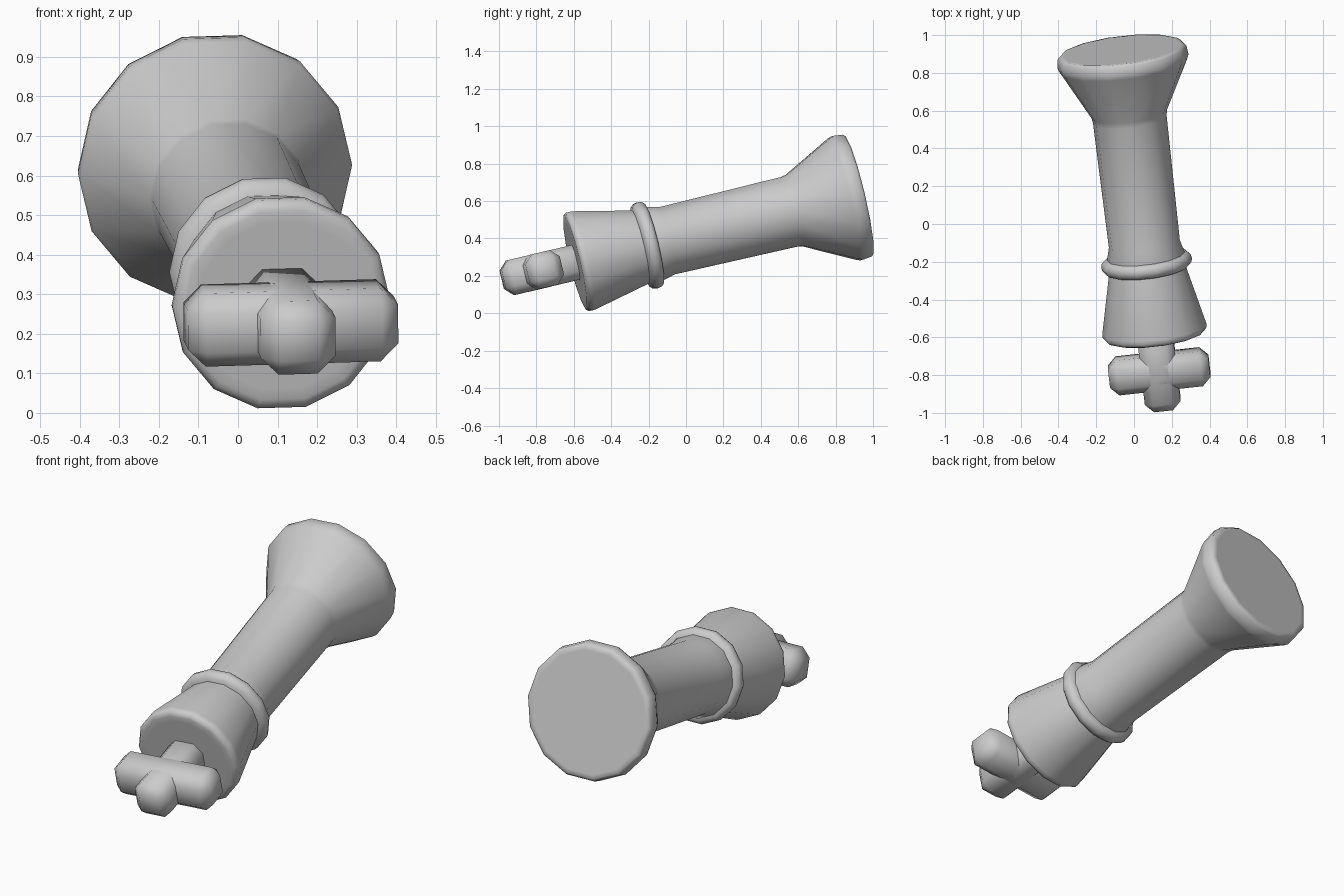
import bpy, bmesh, math
from mathutils import Matrix, Vector

if "Cube" in bpy.data.objects:
    bpy.data.objects.remove(bpy.data.objects["Cube"])

SIDES = 14

# One plain grey material
grey = bpy.data.materials.new("plain_grey")
grey.use_nodes = True
colour = (0.6, 0.6, 0.6, 1)
grey.diffuse_color = colour
grey.node_tree.nodes["Principled BSDF"].inputs["Base Color"].default_value = colour

# Lying pose: local z runs from the base to the cross
axis = Vector((0.113, -0.967, -0.229)).normalized()
side = Vector((0.993, 0.109, 0.03))
side = (side - axis * side.dot(axis)).normalized()
up = axis.cross(side)
pose = Matrix((side, up, axis)).transposed().to_4x4()
pose.translation = (-0.065, 0.92, 0.63)


def finish(name, bm):
    bmesh.ops.recalc_face_normals(bm, faces=bm.faces)
    mesh = bpy.data.meshes.new(name)
    bm.to_mesh(mesh)
    bm.free()
    obj = bpy.data.objects.new(name, mesh)
    bpy.context.collection.objects.link(obj)
    mesh.materials.append(grey)
    obj.matrix_world = pose
    bpy.ops.object.select_all(action="DESELECT")
    obj.select_set(True)
    bpy.context.view_layer.objects.active = obj
    bpy.ops.object.shade_smooth_by_angle(angle=math.radians(60))


def turned(name, profile):
    """Turn (distance, radius) points around the long axis and cap both ends."""
    bm = bmesh.new()
    rings = []
    for t, r in profile:
        angles = [math.tau * i / SIDES for i in range(SIDES)]
        rings.append([bm.verts.new((r * math.cos(a), r * math.sin(a), t)) for a in angles])
    for a, b in zip(rings, rings[1:]):
        for i in range(SIDES):
            j = (i + 1) % SIDES
            bm.faces.new((a[i], a[j], b[j], b[i]))
    bm.faces.new(rings[0])
    bm.faces.new(rings[-1])
    finish(name, bm)


def chamfered_bar(name, size, centre_t):
    bm = bmesh.new()
    bmesh.ops.create_cube(bm, size=1)
    bmesh.ops.scale(bm, vec=size, verts=bm.verts)
    bmesh.ops.translate(bm, vec=(0, 0, centre_t), verts=bm.verts)
    bmesh.ops.bevel(bm, geom=bm.edges[:], offset=0.045, segments=1,
                    affect="EDGES", profile=0.5)
    finish(name, bm)


# Flared base running into the shaft
turned("base_and_shaft", [
    (0, 0.31), (0, 0.33), (0.012, 0.343), (0.06, 0.349), (0.08, 0.342),
    (0.35, 0.201), (0.38, 0.196), (1.06, 0.189), (1.14, 0.21), (1.2, 0.2)])

# Rounded collar
turned("collar", [
    (1.125, 0.19), (1.13, 0.222), (1.145, 0.237), (1.165, 0.242),
    (1.185, 0.237), (1.2, 0.222), (1.21, 0.19)])

# Flared head
turned("head", [
    (1.18, 0.2), (1.22, 0.208), (1.525, 0.277), (1.545, 0.277),
    (1.56, 0.266), (1.565, 0.25), (1.565, 0.22)])

# Cross on top of the head
chamfered_bar("cross_post", (0.19, 0.19, 0.465), 1.7325)
chamfered_bar("cross_bar", (0.535, 0.19, 0.19), 1.758)
